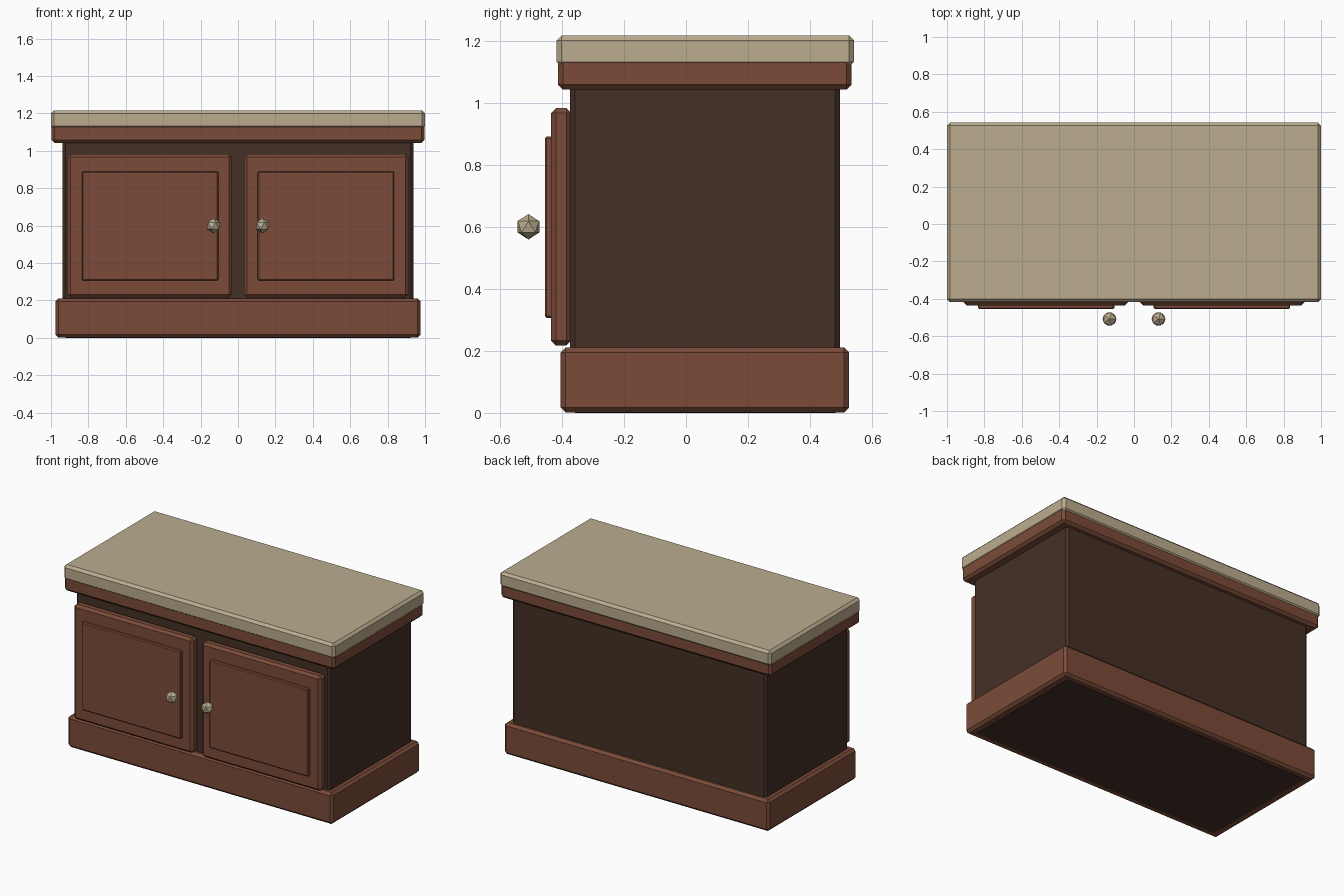
import bpy
import bmesh

if "Cube" in bpy.data.objects:
    bpy.data.objects.remove(bpy.data.objects["Cube"])


def material(name, rgb):
    lin = [((c / 255 + 0.055) / 1.055) ** 2.4 for c in rgb]
    m = bpy.data.materials.new(name)
    m.diffuse_color = (*lin, 1)
    m.use_nodes = True
    m.node_tree.nodes["Principled BSDF"].inputs["Base Color"].default_value = m.diffuse_color
    return m


WOOD = material("red_brown_wood", (123, 75, 56))
DARK = material("dark_wood", (69, 48, 38))
STONE = material("pale_stone", (187, 172, 143))


def finish(name, bm, mat):
    me = bpy.data.meshes.new(name)
    bm.to_mesh(me)
    bm.free()
    me.materials.append(mat)
    ob = bpy.data.objects.new(name, me)
    bpy.context.collection.objects.link(ob)
    return ob


def box(name, x, y, z, mat, bevel=0.016):
    """Chamfered box from (min, max) ranges."""
    bm = bmesh.new()
    bmesh.ops.create_cube(bm, size=1)
    for v in bm.verts:
        v.co = [(r[0] + r[1]) / 2 + c * (r[1] - r[0]) for c, r in zip(v.co, (x, y, z))]
    bmesh.ops.bevel(bm, geom=bm.edges[:], offset=bevel, offset_type='OFFSET',
                    segments=1, profile=0.5, affect='EDGES')
    return finish(name, bm, mat)


# Carcass, plinth, trim under the top, and stone top
box("cabinet_body", (-0.938, 0.938), (-0.374, 0.497), (0, 1.10), DARK)
box("plinth", (-0.977, 0.977), (-0.404, 0.526), (0.001, 0.211), WOOD)
box("top_trim", (-0.997, 0.997), (-0.413, 0.534), (1.042, 1.16), WOOD)
box("countertop", (-1, 1), (-0.417, 0.542), (1.116, 1.217), STONE)

# Doors with raised panels and faceted knobs
for side, s in (("left", -1), ("right", 1)):
    box(side + "_door", sorted((s * 0.033, s * 0.912)), (-0.435, -0.37), (0.217, 0.983), WOOD)
    box(side + "_door_panel", sorted((s * 0.105, s * 0.834)), (-0.455, -0.42), (0.306, 0.891), WOOD, 0.006)
    bm = bmesh.new()
    bmesh.ops.create_icosphere(bm, subdivisions=1, radius=0.041)
    bmesh.ops.translate(bm, verts=bm.verts, vec=(s * 0.131, -0.508, 0.6))
    finish(side + "_knob", bm, STONE)
